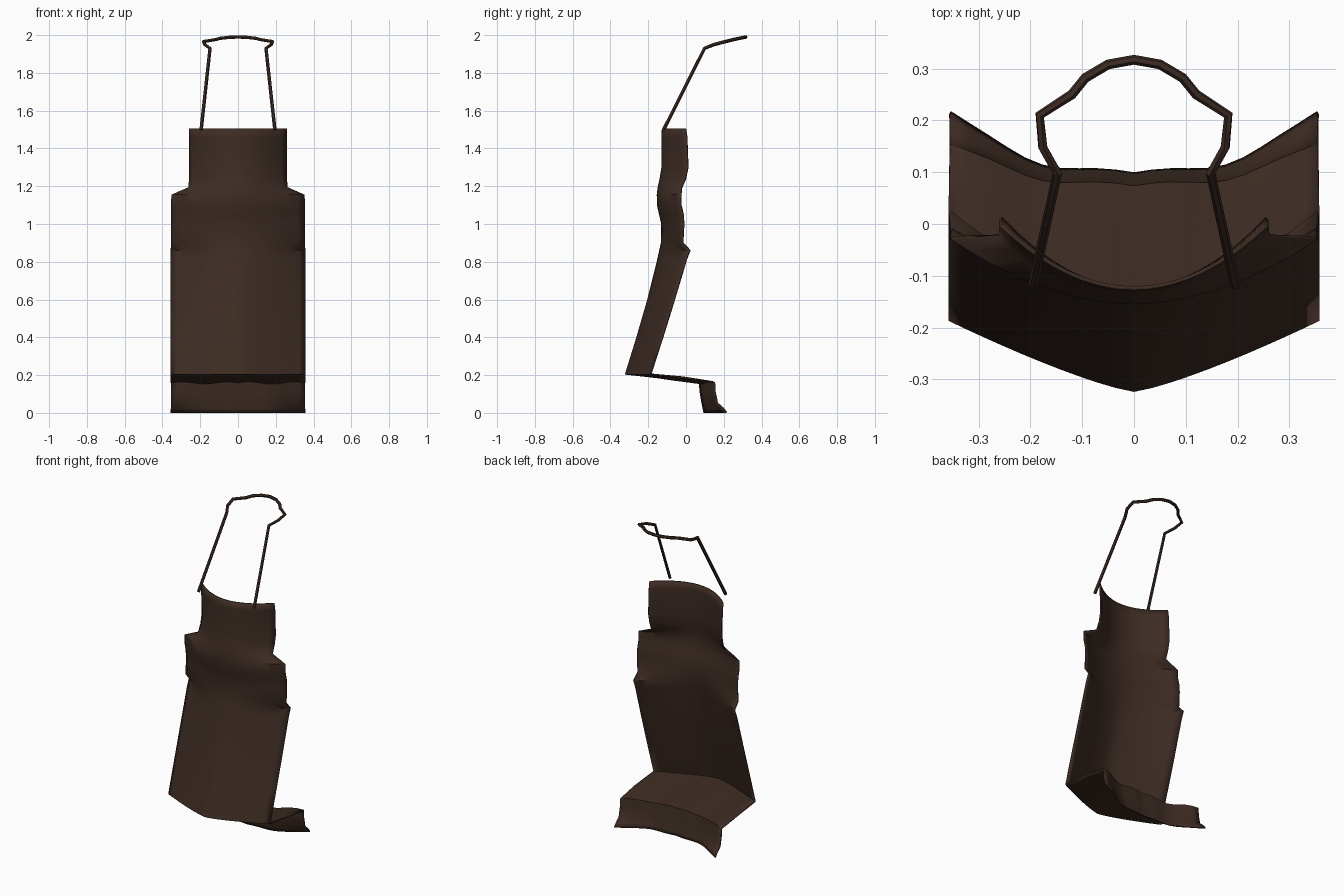
import bpy, bmesh, math

if "Cube" in bpy.data.objects:
    bpy.data.objects.remove(bpy.data.objects["Cube"])

brown = bpy.data.materials.new("dark brown leather")
brown.diffuse_color = (0.047, 0.025, 0.017, 1)
brown.use_nodes = True
brown.node_tree.nodes["Principled BSDF"].inputs["Base Color"].default_value = brown.diffuse_color


def finish(ob, angle):
    ob.data.materials.append(brown)
    bpy.ops.object.select_all(action='DESELECT')
    ob.select_set(True)
    bpy.context.view_layer.objects.active = ob
    bpy.ops.object.shade_smooth_by_angle(angle=math.radians(angle))


def draped_sheet(name, rows, ripple=0.0, cols=20):
    """Loft rows of (z, half width, centre y, edge y, bow power)."""
    bm = bmesh.new()
    grid = []
    for z, w, yc, ye, p in rows:
        line = []
        for i in range(cols + 1):
            t = 2 * i / cols - 1
            wave = ripple * math.sin(abs(t) * math.pi * 3) if z < 0.19 else 0
            y = yc + (ye - yc) * abs(t) ** p + wave
            line.append(bm.verts.new((w * t, y, z + wave * (z > 0.1))))
        grid.append(line)
    for a, b in zip(grid, grid[1:]):
        for i in range(cols):
            bm.faces.new((a[i], b[i], b[i + 1], a[i + 1]))
    me = bpy.data.meshes.new(name)
    bm.to_mesh(me)
    bm.free()
    ob = bpy.data.objects.new(name, me)
    bpy.context.collection.objects.link(ob)
    solid = ob.modifiers.new("thickness", 'SOLIDIFY')
    solid.thickness = 0.008
    solid.offset = -1
    finish(ob, 40)
    return ob


# Bib, shoulders, body, folded lap and hanging hem in one sheet
draped_sheet("apron", [
    (1.505, 0.26, -0.128, -0.005, 2.0),
    (1.46, 0.26, -0.13, 0.002, 2.0),
    (1.30, 0.26, -0.13, 0.008, 2.0),
    (1.24, 0.26, -0.14, -0.005, 2.0),
    (1.195, 0.262, -0.150, -0.025, 2.0),
    (1.155, 0.353, -0.155, -0.03, 1.9),
    (1.10, 0.354, -0.154, -0.03, 1.9),
    (1.05, 0.354, -0.143, -0.018, 1.9),
    (1.00, 0.354, -0.131, -0.015, 1.9),
    (0.90, 0.354, -0.133, -0.02, 1.8),
    (0.86, 0.357, -0.142, 0.018, 1.8),
    (0.81, 0.357, -0.153, -0.002, 1.7),
    (0.60, 0.358, -0.205, -0.065, 1.5),
    (0.40, 0.358, -0.263, -0.127, 1.35),
    (0.203, 0.358, -0.324, -0.187, 1.25),
    (0.18, 0.358, -0.12, 0.0, 1.7),
    (0.158, 0.356, 0.068, 0.148, 2.3),
    (0.11, 0.356, 0.072, 0.15, 2.3),
    (0.05, 0.356, 0.082, 0.163, 2.4),
    (0.022, 0.356, 0.088, 0.195, 2.5),
    (0.0, 0.357, 0.092, 0.212, 2.5),
], ripple=0.006)

# Neck strap, mirrored half path
half = [(0.195, -0.118, 1.50), (0.148, 0.098, 1.93), (0.176, 0.148, 1.95),
        (0.182, 0.21, 1.966), (0.12, 0.25, 1.976), (0.094, 0.282, 1.983),
        (0.05, 0.308, 1.988), (0, 0.317, 1.99)]
path = half + [(-x, y, z) for x, y, z in reversed(half[:-1])]
cu = bpy.data.curves.new("neck_strap", 'CURVE')
cu.dimensions = '3D'
cu.bevel_depth = 0.0095
cu.bevel_resolution = 1
cu.use_fill_caps = True
sp = cu.splines.new('POLY')
sp.points.add(len(path) - 1)
for pt, co in zip(sp.points, path):
    pt.co = (*co, 1)
strap = bpy.data.objects.new("neck_strap", cu)
bpy.context.collection.objects.link(strap)
bpy.context.view_layer.objects.active = strap
strap.select_set(True)
bpy.ops.object.convert(target='MESH')
finish(bpy.context.view_layer.objects.active, 50)
